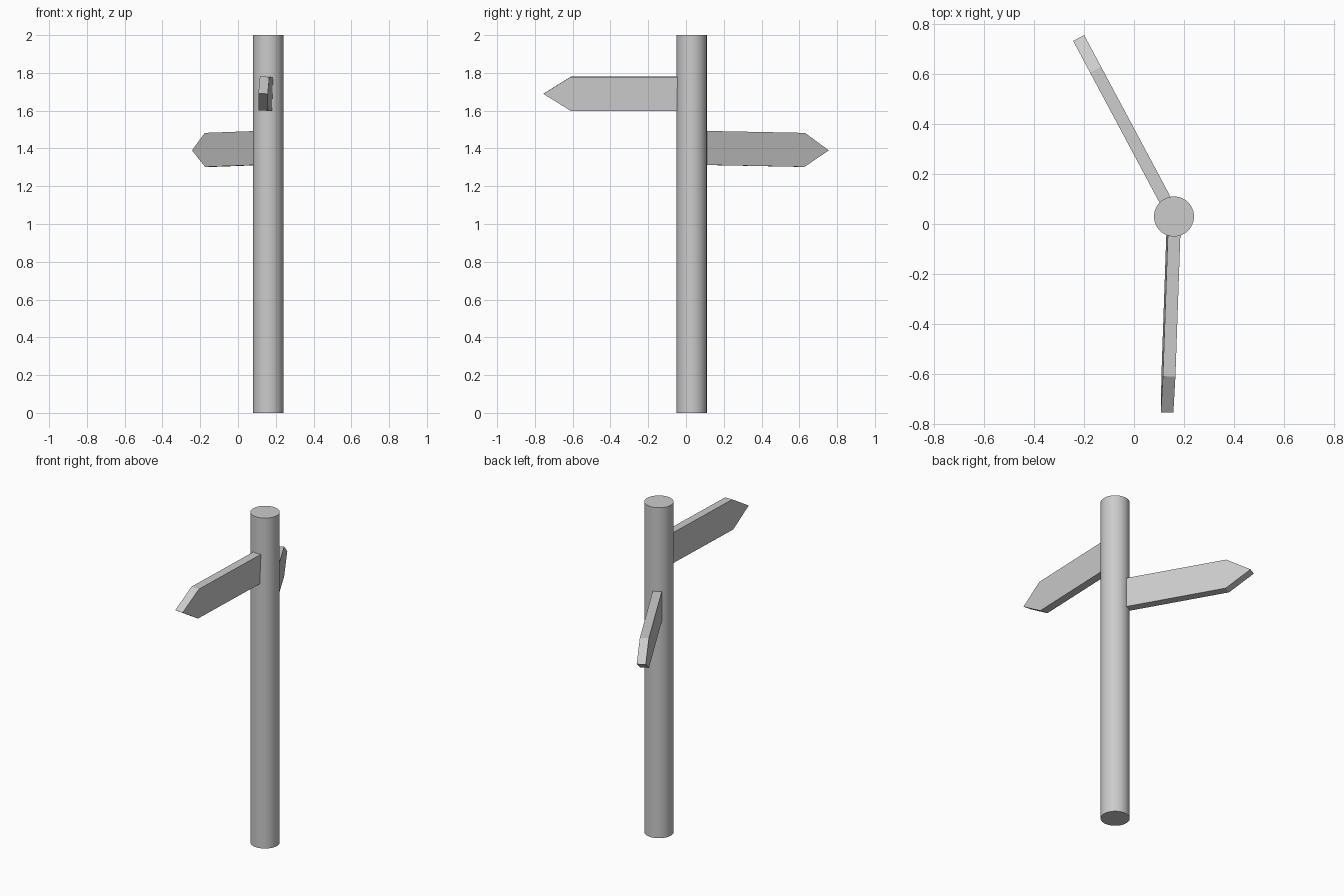
import bpy, bmesh
from math import radians
from mathutils import Matrix, Vector

if "Cube" in bpy.data.objects:
    bpy.data.objects.remove(bpy.data.objects["Cube"])

AXIS = Vector((0.16, 0.03, 0.0))
RADIUS, HEIGHT = 0.08, 2.0


def arrow_board(name, z, length, yaw, pitch=0, roll=0):
    """Pointed board running along local +x from the post axis."""
    h, t, tip = 0.09, 0.025, 0.145
    profile = [(0, -h), (length - tip, -h), (length, 0), (length - tip, h), (0, h)]
    bm = bmesh.new()
    face = bm.faces.new([bm.verts.new((x, -t, zz)) for x, zz in profile])
    ext = bmesh.ops.extrude_face_region(bm, geom=[face])
    bmesh.ops.translate(bm, vec=(0, 2 * t, 0),
                        verts=[g for g in ext["geom"] if isinstance(g, bmesh.types.BMVert)])
    bmesh.ops.recalc_face_normals(bm, faces=bm.faces)
    mesh = bpy.data.meshes.new(name)
    bm.to_mesh(mesh)
    bm.free()
    ob = bpy.data.objects.new(name, mesh)
    bpy.context.collection.objects.link(ob)
    ob.matrix_world = (Matrix.Translation(AXIS + Vector((0, 0, z)))
                       @ Matrix.Rotation(radians(yaw), 4, 'Z')
                       @ Matrix.Rotation(radians(pitch), 4, 'Y')
                       @ Matrix.Rotation(radians(roll), 4, 'X'))
    return ob


# Round post
bpy.ops.mesh.primitive_cylinder_add(vertices=48, radius=RADIUS, depth=HEIGHT,
                                    location=AXIS + Vector((0, 0, HEIGHT / 2)))
post = bpy.context.object
post.name = "post"
bpy.ops.object.shade_smooth_by_angle(angle=radians(30))

# Two direction boards
arrow_board("upper_board", 1.69, 0.785, yaw=-92, roll=-2)
arrow_board("lower_board", 1.404, 0.81, yaw=118.1, pitch=1)
